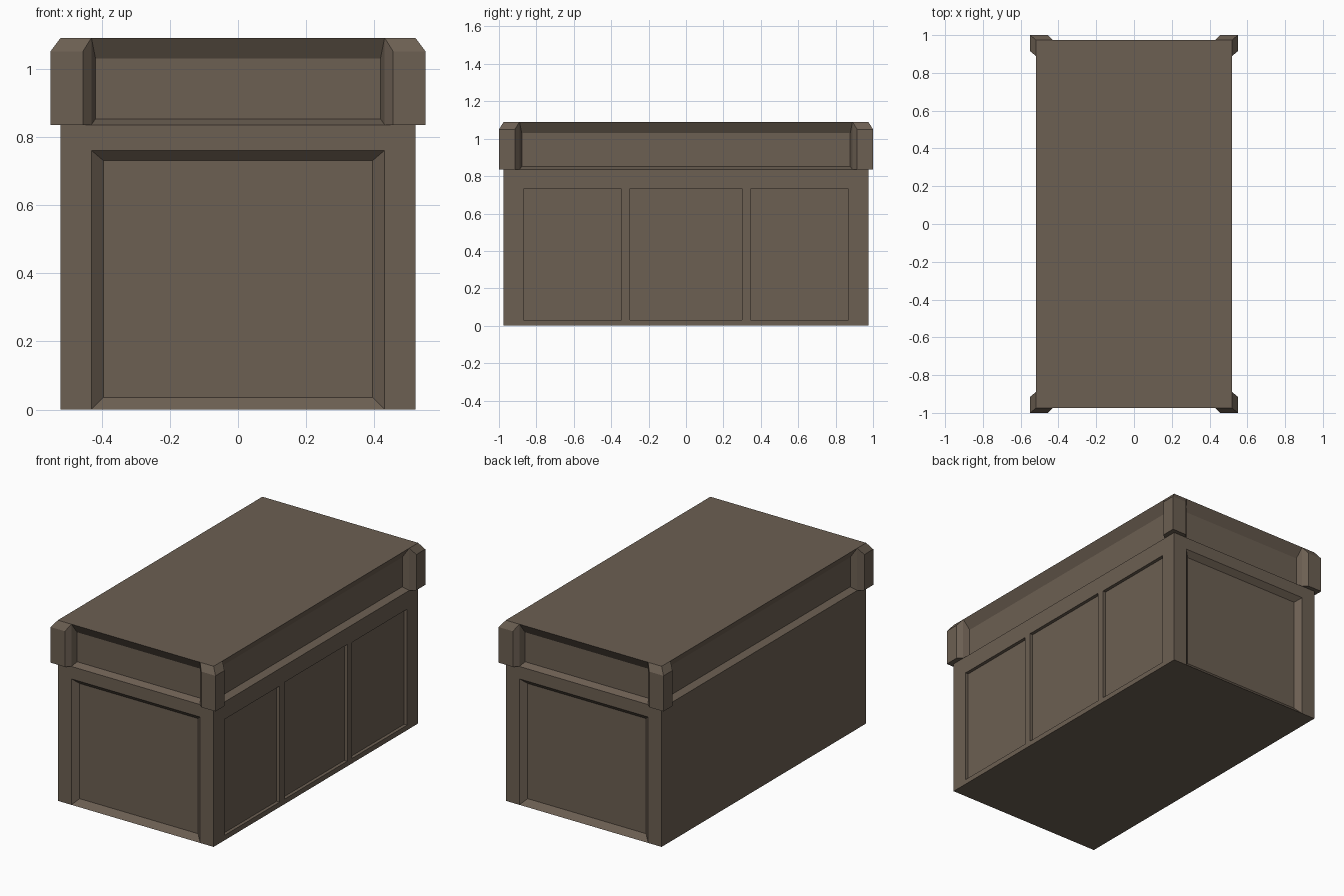
import bpy, bmesh
from mathutils import Vector

if "Cube" in bpy.data.objects:
    bpy.data.objects.remove(bpy.data.objects["Cube"])

HX, HY = 0.52, 0.975          # half width and half length of the chest
SEAM, TOP = 0.835, 1.09       # lid seam and lid top heights

wood = bpy.data.materials.new("dark_wood")
wood.diffuse_color = (0.15, 0.115, 0.085, 1)
wood.use_nodes = True
wood.node_tree.nodes["Principled BSDF"].inputs["Base Color"].default_value = wood.diffuse_color


def finish(name, bm):
    bmesh.ops.remove_doubles(bm, verts=bm.verts, dist=1e-5)
    mesh = bpy.data.meshes.new(name)
    bm.to_mesh(mesh)
    bm.free()
    mesh.materials.append(wood)
    obj = bpy.data.objects.new(name, mesh)
    bpy.context.collection.objects.link(obj)
    return obj


def face(bm, pts):
    bm.faces.new([bm.verts.new(p) for p in pts])


def wall(bm, n, z0, z1, panels):
    """Wall facing n, with sunk panels (outer rect, inner rect, depth); rects are u0, u1, z0, z1."""
    n = Vector((*n, 0))
    u = Vector((-n.y, n.x, 0))
    dist, half = (HX, HY) if n.x else (HY, HX)

    def P(a, z, d=0):
        return n * (dist - d) + u * a + Vector((0, 0, z))

    def quad(a, b, lo, hi, d=0):
        if b - a > 1e-5 and hi - lo > 1e-5:
            face(bm, [P(a, lo, d), P(b, lo, d), P(b, hi, d), P(a, hi, d)])

    def ring(r, d):
        return [P(r[0], r[2], d), P(r[1], r[2], d), P(r[1], r[3], d), P(r[0], r[3], d)]

    edge = -half
    for outer, inner, depth in panels:
        quad(edge, outer[0], z0, z1)
        quad(outer[0], outer[1], z0, outer[2])
        quad(outer[0], outer[1], outer[3], z1)
        quad(*inner, depth)
        o, i = ring(outer, 0), ring(inner, depth)
        for k in range(4):
            m = (k + 1) % 4
            face(bm, [o[k], o[m], i[m], i[k]])
        edge = outer[1]
    quad(edge, half, z0, z1)


def plate(bm, z, up):
    pts = [(-HX, -HY, z), (HX, -HY, z), (HX, HY, z), (-HX, HY, z)]
    face(bm, pts if up else pts[::-1])


# Chest body: bevelled end panels, three panels on the right, plain left side
bm = bmesh.new()
end_panel = [((-0.43, 0.43, 0, 0.76), (-0.395, 0.395, 0.035, 0.73), 0.03)]
for s in (-1, 1):
    wall(bm, (0, s), 0, SEAM, end_panel)
rects = [(-0.87, -0.345, 0.03, 0.73), (-0.3, 0.3, 0.03, 0.735), (0.345, 0.87, 0.03, 0.73)]
wall(bm, (1, 0), 0, SEAM, [(r, r, 0.02) for r in rects])
wall(bm, (-1, 0), 0, SEAM, [])
plate(bm, 0, False)
finish("chest_body", bm)

# Lid: recessed band on every side under a flat top
bm = bmesh.new()
for s in (-1, 1):
    for n, w in (((0, s), 0.43), ((s, 0), 0.89)):
        wall(bm, n, SEAM, TOP, [((-w, w, SEAM, TOP), (-w + 0.012, w - 0.012, 0.852, 1.03), 0.038)])
plate(bm, TOP, True)
finish("lid", bm)

# Corner blocks: chamfered L-shaped caps, mirrored to all four corners
bm = bmesh.new()
xy = [(0.43, HY), (0.455, 1.0), (0.55, 1.0), (0.55, 0.915), (HX, 0.89), (HX, HY)]
lo = [(x, y, SEAM) for x, y in xy]
hi = [(x, y, 1.05 if k in (1, 2, 3) else TOP) for k, (x, y) in enumerate(xy)]
for k in range(4):
    face(bm, [lo[k + 1], lo[k], hi[k], hi[k + 1]])
for ids in ((0, 1, 2, 5), (5, 2, 3, 4)):
    face(bm, [lo[k] for k in ids])
    face(bm, [hi[k] for k in reversed(ids)])
blocks = finish("lid_corner_blocks", bm)
mirror = blocks.modifiers.new("mirror", 'MIRROR')
mirror.use_axis = (True, True, False)
